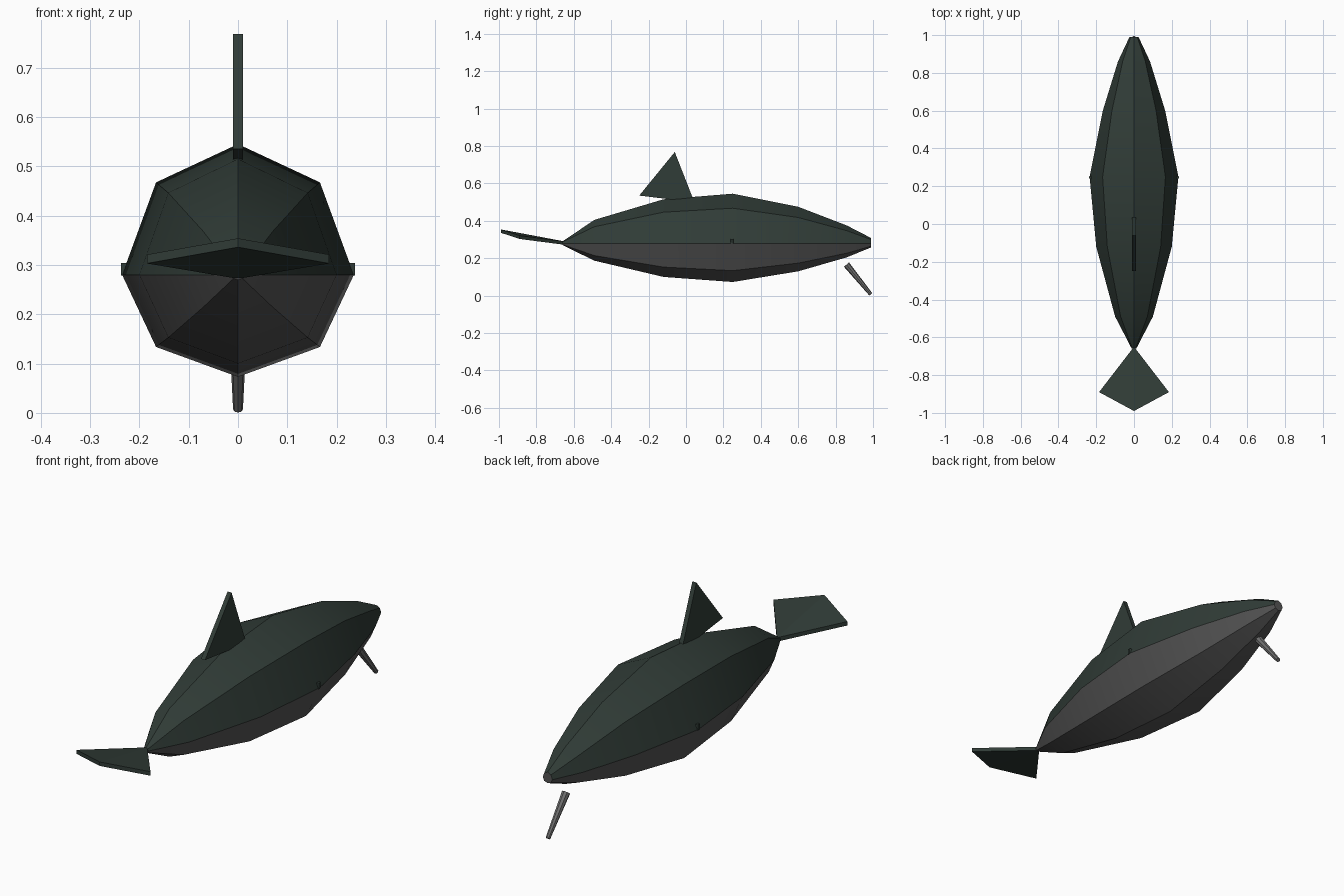
import bpy, bmesh, math
from mathutils import Vector

if "Cube" in bpy.data.objects:
    bpy.data.objects.remove(bpy.data.objects["Cube"])


def material(name, rgb):
    m = bpy.data.materials.new(name)
    m.diffuse_color = (*rgb, 1)
    m.use_nodes = True
    m.node_tree.nodes["Principled BSDF"].inputs["Base Color"].default_value = m.diffuse_color
    return m


GREEN = material("dark_green", (0.03, 0.045, 0.038))
GREY = material("belly_grey", (0.09, 0.09, 0.09))
ROD = material("rod_grey", (0.16, 0.16, 0.16))


def make(name, bm, *mats):
    bmesh.ops.recalc_face_normals(bm, faces=bm.faces[:])
    me = bpy.data.meshes.new(name)
    bm.to_mesh(me)
    bm.free()
    for m in mats:
        me.materials.append(m)
    ob = bpy.data.objects.new(name, me)
    bpy.context.collection.objects.link(ob)
    return ob


def prism(name, points, offset, faces, mat):
    """Sheet of faces extruded along offset, centred on the points."""
    bm = bmesh.new()
    off = Vector(offset)
    vs = [bm.verts.new(Vector(p) - off / 2) for p in points]
    fs = [bm.faces.new([vs[i] for i in f]) for f in faces]
    new = bmesh.ops.extrude_face_region(bm, geom=fs, use_keep_orig=True)
    for v in new["geom"]:
        if isinstance(v, bmesh.types.BMVert):
            v.co += off
    # drop inner walls' leftovers, keep a closed shell
    bmesh.ops.remove_doubles(bm, verts=bm.verts[:], dist=1e-5)
    return make(name, bm, mat)


# Body: octagonal rings along y (y, half width, top z, bottom z)
MID = 0.28
SECTIONS = [(-0.66, 0.012, 0.29, 0.27), (-0.49, 0.10, 0.405, 0.187),
            (-0.12, 0.20, 0.515, 0.10), (0.25, 0.235, 0.545, 0.073),
            (0.60, 0.165, 0.475, 0.13), (0.86, 0.085, 0.375, 0.205),
            (0.99, 0.024, 0.308, 0.258)]
bm = bmesh.new()
rings = []
for y, w, top, bottom in SECTIONS:
    ring = []
    for k in range(8):
        a = k * math.pi / 4
        h = (top - MID) if k < 4 else (MID - bottom)
        ring.append(bm.verts.new((w * math.cos(a), y, MID + h * math.sin(a))))
    rings.append(ring)
for r, s in zip(rings, rings[1:]):
    for k in range(8):
        j = (k + 1) % 8
        f = bm.faces.new((r[k], r[j], s[j], s[k]))
        f.material_index = 0 if k < 4 else 1
for ring in (rings[0], rings[-1]):
    bm.faces.new(ring).material_index = 1
body = make("body", bm, GREEN, GREY)
bpy.context.view_layer.objects.active = body
body.select_set(True)
bpy.ops.object.shade_smooth_by_angle(angle=math.radians(30))

# Dorsal fin
prism("dorsal_fin", [(0, -0.25, 0.535), (0, -0.06, 0.768), (0, 0.035, 0.525), (0, -0.06, 0.512)],
      (0.02, 0, 0), [(0, 1, 2, 3)], GREEN)

# Tail fluke, folded along the centre line
prism("tail_fluke", [(0, -0.65, 0.281), (0.185, -0.89, 0.312), (0, -0.99, 0.345), (-0.185, -0.89, 0.312)],
      (0, 0, 0.018), [(0, 1, 2), (0, 2, 3)], GREEN)

# Side fins, only the tips break the surface
for s, side in ((1, "right"), (-1, "left")):
    prism("side_fin_" + side, [(s * 0.17, 0.23, 0.291), (s * 0.237, 0.24, 0.291),
                               (s * 0.237, 0.252, 0.291), (s * 0.17, 0.27, 0.291)],
          (0, 0, 0.025), [(0, 1, 2, 3)], GREEN)

# Tapered rod below the nose
a, b = Vector((0, 0.858, 0.166)), Vector((0, 0.988, 0.007))
bm = bmesh.new()
bmesh.ops.create_cone(bm, cap_ends=True, segments=8, radius1=0.018, radius2=0.010, depth=(b - a).length)
rod = make("chin_rod", bm, ROD)
rod.rotation_mode = 'QUATERNION'
rod.rotation_quaternion = (b - a).to_track_quat('Z', 'Y')
rod.location = (a + b) / 2
